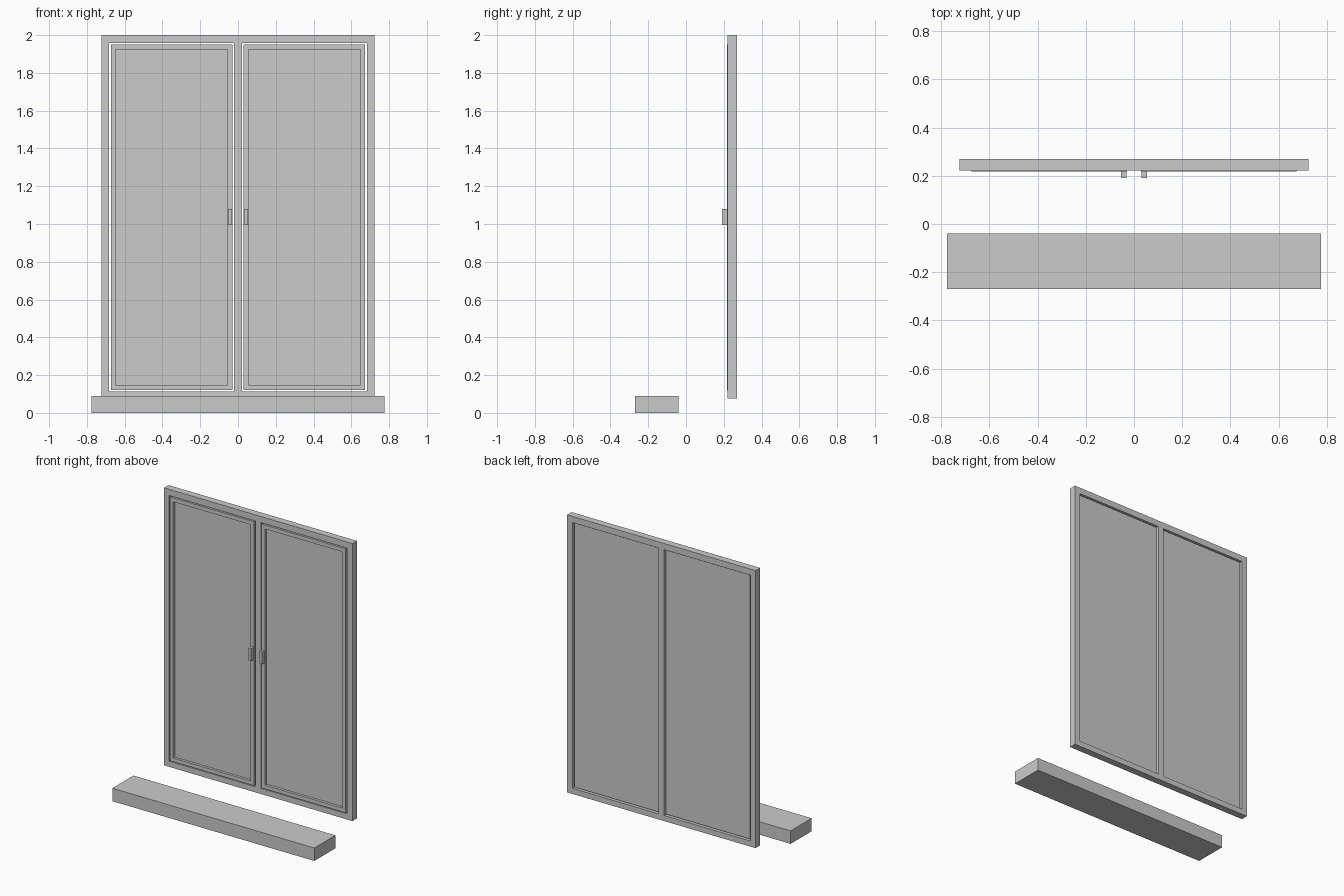
import bpy
import bmesh

cube = bpy.data.objects.get("Cube")
if cube:
    bpy.data.objects.remove(cube, do_unlink=True)

GREY = (0.6, 0.6, 0.6, 1.0)
mat = bpy.data.materials.new("plain grey")
mat.use_nodes = True
mat.diffuse_color = GREY
mat.node_tree.nodes["Principled BSDF"].inputs["Base Color"].default_value = GREY


def finish(name, bm):
    bmesh.ops.recalc_face_normals(bm, faces=bm.faces)
    mesh = bpy.data.meshes.new(name)
    bm.to_mesh(mesh)
    bm.free()
    mesh.materials.append(mat)
    obj = bpy.data.objects.new(name, mesh)
    bpy.context.collection.objects.link(obj)
    return obj


def box(name, x, y, z):
    """Box from (min, max) pairs."""
    bm = bmesh.new()
    bmesh.ops.create_cube(bm, size=1)
    for v in bm.verts:
        v.co = [(lo + hi) / 2 + c * (hi - lo) for c, (lo, hi) in zip(v.co, (x, y, z))]
    return finish(name, bm)


def panel_frame(name, xs, zs, y, holes):
    """Flat grid over xs and zs, open at the given cells, made solid through y."""
    bm = bmesh.new()
    grid = [[bm.verts.new((px, y[0], pz)) for pz in zs] for px in xs]
    for i in range(len(xs) - 1):
        for k in range(len(zs) - 1):
            if (i, k) not in holes:
                bm.faces.new((grid[i][k], grid[i + 1][k], grid[i + 1][k + 1], grid[i][k + 1]))
    out = bmesh.ops.extrude_face_region(bm, geom=bm.faces[:], use_keep_orig=True)
    for v in out["geom"]:
        if isinstance(v, bmesh.types.BMVert):
            v.co.y = y[1]
    bmesh.ops.dissolve_limit(bm, angle_limit=0.01, verts=bm.verts[:], edges=bm.edges[:])
    return finish(name, bm)


# Outer frame with a central post and two openings
panel_frame("outer_frame", (-0.723, -0.683, -0.022, 0.022, 0.683, 0.723),
            (0.075, 0.114, 1.957, 2.0), (0.221, 0.27), {(1, 1), (3, 1)})

# Sill standing in front of the window
box("sill", (-0.775, 0.775), (-0.27, -0.04), (0, 0.09))


def span(side, a, b):
    return tuple(sorted((side * a, side * b)))


# Two casements, each with a sash, a pane and a handle
for side, label in ((1, "left"), (-1, "right")):
    sash_x = sorted(side * v for v in (0.029, 0.055, 0.649, 0.673))
    panel_frame(label + "_sash", sash_x, (0.121, 0.147, 1.924, 1.951),
                (0.217, 0.26), {(1, 1)})
    box(label + "_pane", span(side, 0.055, 0.649), (0.235, 0.26), (0.147, 1.924))
    box(label + "_handle", span(side, 0.032, 0.053), (0.19, 0.222), (0.995, 1.08))
